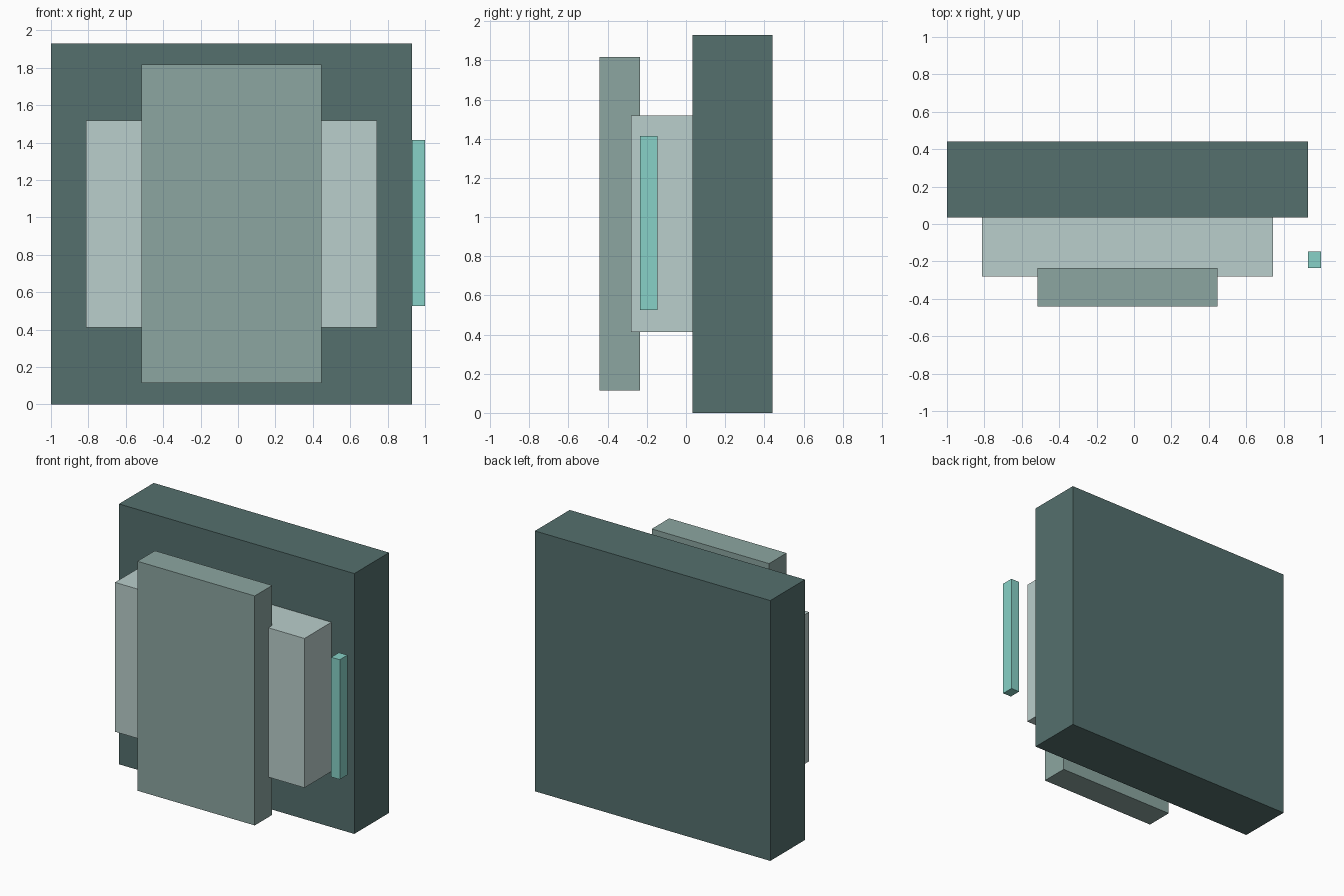
import bpy
from mathutils import Color

if "Cube" in bpy.data.objects:
    bpy.data.objects.remove(bpy.data.objects["Cube"])


def box(name, lo, hi, rgb):
    """Box between two opposite corners, coloured with a display colour."""
    size = [b - a for a, b in zip(lo, hi)]
    centre = [(a + b) / 2 for a, b in zip(lo, hi)]
    bpy.ops.mesh.primitive_cube_add(size=1, location=centre)
    ob = bpy.context.object
    ob.name = name
    ob.scale = size
    bpy.ops.object.transform_apply(location=False, rotation=False, scale=True)
    mat = bpy.data.materials.new(name + "_colour")
    mat.diffuse_color = (*Color(rgb).from_srgb_to_scene_linear(), 1)
    mat.use_nodes = True
    mat.node_tree.nodes["Principled BSDF"].inputs["Base Color"].default_value = mat.diffuse_color
    ob.data.materials.append(mat)
    return ob


CX = -0.035  # shared centre line of the stacked panels


def panel(name, half_width, y0, y1, z0, z1, rgb):
    return box(name, (CX - half_width, y0, z0), (CX + half_width, y1, z1), rgb)


# Large back slab
panel("back_slab", 0.965, 0.034, 0.441, 0.0, 1.93, (0.33, 0.44, 0.43))
# Middle block joining the slab and the front panel
panel("middle_block", 0.777, -0.281, 0.034, 0.412, 1.519, (0.73, 0.81, 0.80))
# Tall front panel
panel("front_panel", 0.481, -0.441, -0.236, 0.115, 1.816, (0.55, 0.65, 0.63))
# Free-standing thin bar at the right side
box("side_bar", (0.93, -0.236, 0.525), (1.0, -0.146, 1.413), (0.53, 0.82, 0.78))
